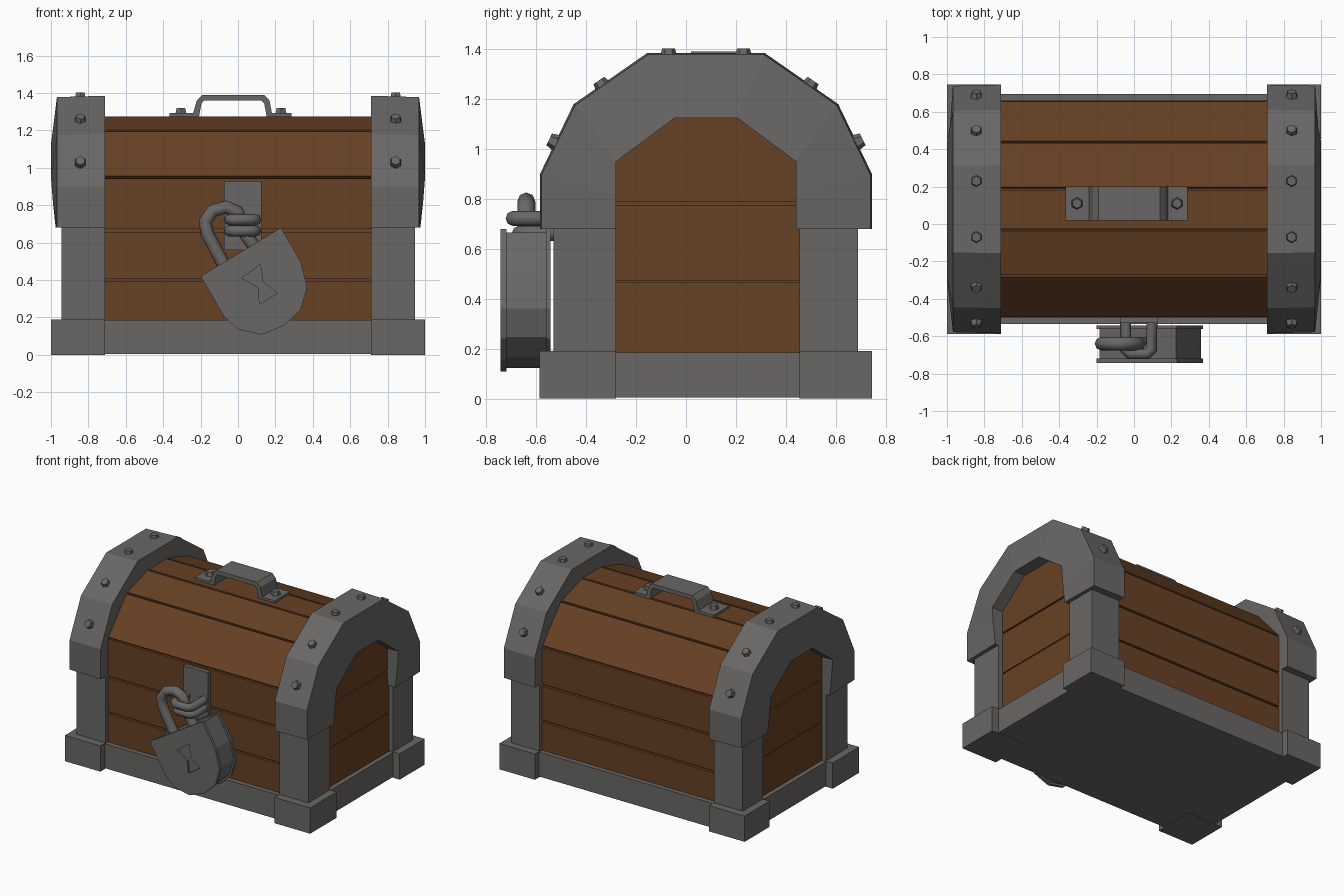
import bpy, bmesh, math
from mathutils import Vector

if "Cube" in bpy.data.objects:
    bpy.data.objects.remove(bpy.data.objects["Cube"])

CY = 0.08  # chest centre line in y


def material(name, rgb):
    m = bpy.data.materials.new(name)
    m.diffuse_color = (*rgb, 1)
    m.use_nodes = True
    m.node_tree.nodes["Principled BSDF"].inputs["Base Color"].default_value = m.diffuse_color
    return m


IRON = material("dark_iron", (0.14, 0.136, 0.133))
WOOD = material("brown_wood", (0.135, 0.052, 0.018))


def finish(name, bm, mat):
    bmesh.ops.recalc_face_normals(bm, faces=bm.faces)
    me = bpy.data.meshes.new(name)
    bm.to_mesh(me)
    bm.free()
    me.materials.append(mat)
    ob = bpy.data.objects.new(name, me)
    bpy.context.collection.objects.link(ob)
    return ob


def prism(name, pts, axis, a, b, mat):
    """Extrude a 2D outline along x (pts are y,z) or along y (pts are x,z)."""
    bm = bmesh.new()
    put = (lambda p, t: (t, p[0], p[1])) if axis == 'x' else (lambda p, t: (p[0], t, p[1]))
    lo = [bm.verts.new(put(p, a)) for p in pts]
    hi = [bm.verts.new(put(p, b)) for p in pts]
    bm.faces.new(lo)
    bm.faces.new(hi)
    n = len(pts)
    for i in range(n):
        j = (i + 1) % n
        bm.faces.new((lo[i], lo[j], hi[j], hi[i]))
    return finish(name, bm, mat)


def box(name, x, y, z, mat):
    return prism(name, [(y[0], z[0]), (y[1], z[0]), (y[1], z[1]), (y[0], z[1])], 'x', x[0], x[1], mat)


def mirrored(pts):
    """Complete a half outline by reflecting it about the chest centre line."""
    return pts + [(2 * CY - y, z) for y, z in reversed(pts)]


def bolt(name, pos, normal):
    bm = bmesh.new()
    bmesh.ops.create_cone(bm, cap_ends=True, segments=6, radius1=0.036, radius2=0.026, depth=0.04)
    ob = finish(name, bm, IRON)
    ob.rotation_mode = 'QUATERNION'
    ob.rotation_quaternion = Vector(normal).to_track_quat('Z', 'Y')
    ob.location = pos


def tube(name, pts, r, closed=False):
    cu = bpy.data.curves.new(name, 'CURVE')
    cu.dimensions = '3D'
    cu.bevel_depth = r
    cu.bevel_resolution = 2
    cu.use_fill_caps = True
    sp = cu.splines.new('POLY')
    sp.points.add(len(pts) - 1)
    for p, co in zip(sp.points, pts):
        p.co = (*co, 1)
    sp.use_cyclic_u = closed
    cu.materials.append(IRON)
    ob = bpy.data.objects.new(name, cu)
    bpy.context.collection.objects.link(ob)
    return ob


# Wooden body: inner core and long planks around it
core = mirrored([(-0.48, 0.1), (-0.48, 0.94), (-0.27, 1.18), (-0.03, 1.25)])
prism("body_core", core, 'x', -0.9, 0.9, WOOD)
skin = mirrored([(-0.5, 0.15), (-0.5, 0.4), (-0.5, 0.665), (-0.5, 0.95), (-0.28, 1.2), (-0.03, 1.275)])
for i, (p, q) in enumerate(zip(skin, skin[1:])):
    p, q = Vector(p), Vector(q)
    d = (q - p).normalized()
    inward = Vector((d.y, -d.x)) * 0.035
    p, q = p + d * 0.007, q - d * 0.007
    prism(f"plank_{i}", [p, q, q + inward, p + inward], 'x', -0.8, 0.8, WOOD)

# Plain floor and the low iron base bands
box("base_band", (-0.945, 0.945), (-0.535, 0.695), (0.005, 0.185), IRON)

# Iron end arches, slightly domed outwards
outer = mirrored([(-0.585, 0.68), (-0.585, 0.9), (-0.45, 1.18), (-0.155, 1.385)])
inner = mirrored([(-0.28, 0.68), (-0.28, 0.82), (-0.28, 0.95), (-0.045, 1.125)])
dome = [0.975, 0.99, 1.0, 1.0, 1.0, 1.0, 0.99, 0.975]
for s, side in ((-1, "left"), (1, "right")):
    bm = bmesh.new()
    loops = []
    for (oy, oz), (iy, iz), dx in zip(outer, inner, dome):
        ring = [(0.71, oy, oz),
                (0.968, CY + (oy - CY) * 0.99, 0.68 + (oz - 0.68) * 0.99),
                (dx, iy, iz), (0.71, iy, iz)]
        loops.append([bm.verts.new((s * x, y, z)) for x, y, z in ring])
    for a, b in zip(loops, loops[1:]):
        for k in range(4):
            bm.faces.new((a[k], a[(k + 1) % 4], b[(k + 1) % 4], b[k]))
    bm.faces.new(loops[0])
    bm.faces.new(loops[-1])
    finish(f"{side}_arch", bm, IRON)

    # Bolts on the sloping and top faces of the arch
    for k, (y, z) in enumerate([(-0.53, 1.03), (-0.338, 1.258), (-0.07, 1.382)]):
        a, b = outer[k + 1], outer[k + 2]
        n = Vector((0, -(b[1] - a[1]), b[0] - a[0]))
        bolt(f"{side}_front_bolt_{k}", (s * 0.843, y, z), n)
        bolt(f"{side}_back_bolt_{k}", (s * 0.843, 2 * CY - y, z), (0, -n.y, n.z))

    # Corner posts and corner feet
    xs = lambda a, b: sorted((s * a, s * b))
    for end, ys, yf in (("front", (-0.53, -0.28), (-0.588, -0.28)),
                        ("back", (0.455, 0.69), (0.455, 0.745))):
        box(f"{side}_{end}_post", xs(0.71, 0.945), ys, (0.15, 0.7), IRON)
        box(f"{side}_{end}_foot", xs(0.71, 1.0), yf, (0, 0.19), IRON)

    # Recessed end planks
    for k, (z0, z1) in enumerate([(0.15, 0.467), (0.473, 0.775), (0.787, 1.14)]):
        y0, y1 = -0.3, 0.46
        top = [(0.25, z1), (-0.09, z1), (y0, 0.99)] if k == 2 else [(y0, z1)]
        prism(f"{side}_end_plank_{k}", [(y0, z0), (y1, z0), (y1, 0.99 if k == 2 else z1)] + top,
              'x', *xs(0.88, 0.912), WOOD)

# Carrying handle on the lid
handle = [(-0.365, 1.265), (-0.365, 1.292), (-0.24, 1.292), (-0.22, 1.36), (-0.19, 1.39),
          (0.14, 1.39), (0.168, 1.36), (0.182, 1.292), (0.285, 1.292), (0.285, 1.265),
          (0.155, 1.265), (0.14, 1.345), (0.125, 1.36), (-0.18, 1.36), (-0.195, 1.345), (-0.21, 1.265)]
prism("handle", handle, 'y', 0.02, 0.2, IRON)
for x in (-0.305, 0.23):
    bolt(f"handle_bolt_{'left' if x < 0 else 'right'}", (x, 0.11, 1.3), (0, 0, 1))

# Hasp plate and staple loops
box("hasp_plate", (-0.075, 0.125), (-0.53, -0.48), (0.56, 0.93), IRON)
for k, (z, y) in enumerate([(0.722, -0.695), (0.662, -0.67)]):
    tube(f"staple_{k}", [(-0.045, -0.5, z), (-0.045, y + 0.025, z), (-0.02, y, z),
                         (0.07, y, z), (0.095, y + 0.025, z), (0.095, -0.5, z)], 0.03)

# Padlock: shield body with two rim plates, keyhole and shackle
shield = [(0.23, 0.68), (0.335, 0.5), (0.37, 0.36), (0.335, 0.24), (0.245, 0.155),
          (0.125, 0.108), (0.0, 0.135), (-0.075, 0.205), (-0.2, 0.42)]
mid = Vector((0.11, 0.38))
small = [mid + (Vector(p) - mid) * 0.95 for p in shield]
prism("lock_body", small, 'y', -0.722, -0.56, IRON)
prism("lock_back_rim", shield, 'y', -0.562, -0.543, IRON)
front = prism("lock_front_rim", shield, 'y', -0.743, -0.72, IRON)
keyhole = [(0.02, 0.41), (0.12, 0.485), (0.133, 0.39), (0.21, 0.33), (0.115, 0.27), (0.108, 0.36)]
cutter = prism("keyhole_cutter", keyhole, 'y', -0.8, -0.73, IRON)
mod = front.modifiers.new("keyhole", 'BOOLEAN')
mod.operation = 'DIFFERENCE'
mod.object = cutter
bpy.context.view_layer.objects.active = front
bpy.ops.object.modifier_apply(modifier=mod.name)
bpy.data.objects.remove(cutter)
path = [(-0.07, 0.47), (-0.165, 0.65), (-0.175, 0.715), (-0.135, 0.77), (-0.065, 0.79),
        (-0.005, 0.765), (0.02, 0.71), (0.03, 0.66), (0.1, 0.56)]
tube("shackle", [(x, -0.64, z) for x, z in path], 0.036)
